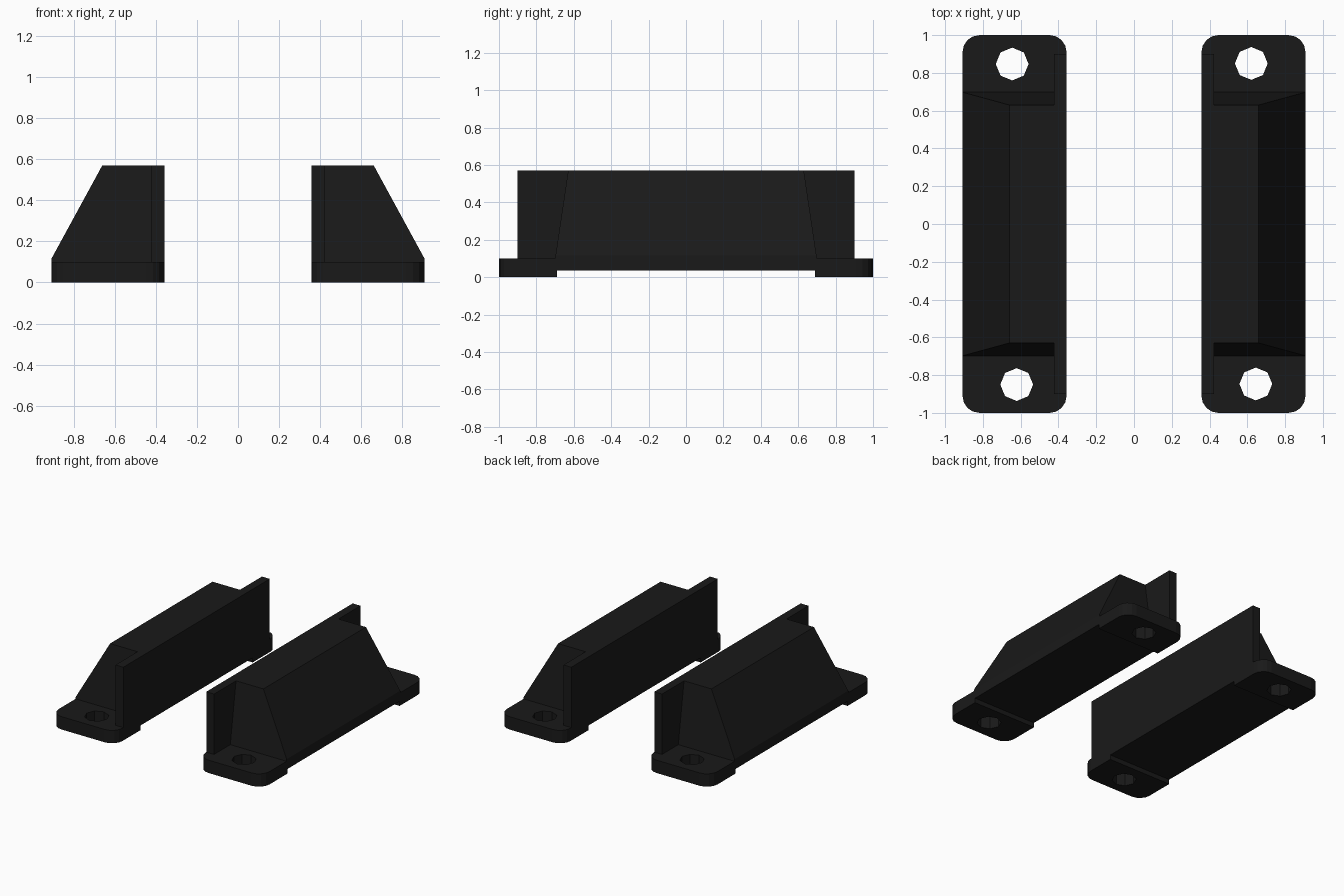
import bpy, bmesh
from math import pi, sin, cos

if "Cube" in bpy.data.objects:
    bpy.data.objects.remove(bpy.data.objects["Cube"])

black = bpy.data.materials.new("black_plastic")
black.diffuse_color = (0.01, 0.01, 0.01, 1)
black.use_nodes = True
black.node_tree.nodes["Principled BSDF"].inputs["Base Color"].default_value = black.diffuse_color

X0, X1 = 0.357, 0.908          # inner and outer side of the rail
TOP, BASE = 0.57, 0.10


def solid(name, lower, upper):
    """Closed solid between two matching point rings."""
    bm = bmesh.new()
    a = [bm.verts.new(p) for p in lower]
    b = [bm.verts.new(p) for p in upper]
    n = len(a)
    bm.faces.new(a)
    bm.faces.new(b)
    for i in range(n):
        j = (i + 1) % n
        bm.faces.new((a[i], a[j], b[j], b[i]))
    bmesh.ops.recalc_face_normals(bm, faces=bm.faces)
    me = bpy.data.meshes.new(name)
    bm.to_mesh(me)
    bm.free()
    me.materials.append(black)
    ob = bpy.data.objects.new(name, me)
    bpy.context.collection.objects.link(ob)
    return ob


def prism(name, outline, z0, z1):
    return solid(name, [(x, y, z0) for x, y in outline], [(x, y, z1) for x, y in outline])


def rect(x0, x1, y0, y1):
    return [(x0, y0), (x1, y0), (x1, y1), (x0, y1)]


def combine(target, tool, operation):
    mod = target.modifiers.new(operation, 'BOOLEAN')
    mod.operation, mod.solver, mod.object = operation, 'EXACT', tool
    bpy.context.view_layer.objects.active = target
    bpy.ops.object.modifier_apply(modifier=mod.name)
    bpy.data.objects.remove(tool)


# Base plate with rounded corners
r, seg = 0.09, 4
outline = []
for k, (cx, cy) in enumerate([(X1 - r, 1 - r), (X0 + r, 1 - r), (X0 + r, r - 1), (X1 - r, r - 1)]):
    for i in range(seg + 1):
        a = pi / 2 * (k + i / seg)
        outline.append((cx + r * cos(a), cy + r * sin(a)))
rail = prism("right_rail", outline, 0, BASE)

# Raised underside between the two feet
combine(rail, prism("channel_cutter", rect(0.2, 1.1, -0.69, 0.69), -0.1, 0.036), 'DIFFERENCE')

# Octagonal screw holes
for hx, hy in [(0.621, 0.85), (0.645, -0.847)]:
    ring = [(hx + 0.087 * cos(i * pi / 4), hy + 0.087 * sin(i * pi / 4)) for i in range(8)]
    combine(rail, prism("hole_cutter", ring, -0.1, 0.3), 'DIFFERENCE')

# Tall inner wall
combine(rail, prism("inner_wall", rect(X0, 0.424, -0.9, 0.9), 0.07, TOP), 'UNION')

# Sloped body with leaning ends
section = [(0.39, BASE), (X1, BASE), (X1, 0.115), (0.66, TOP), (0.39, TOP)]
ends = [[(x, s * (0.70 - 0.149 * (z - BASE)), z) for x, z in section] for s in (-1, 1)]
combine(rail, solid("sloped_body", *ends), 'UNION')

# Second rail is the same part turned half a turn
other = rail.copy()
other.name = "left_rail"
other.rotation_euler.z = pi
bpy.context.collection.objects.link(other)
